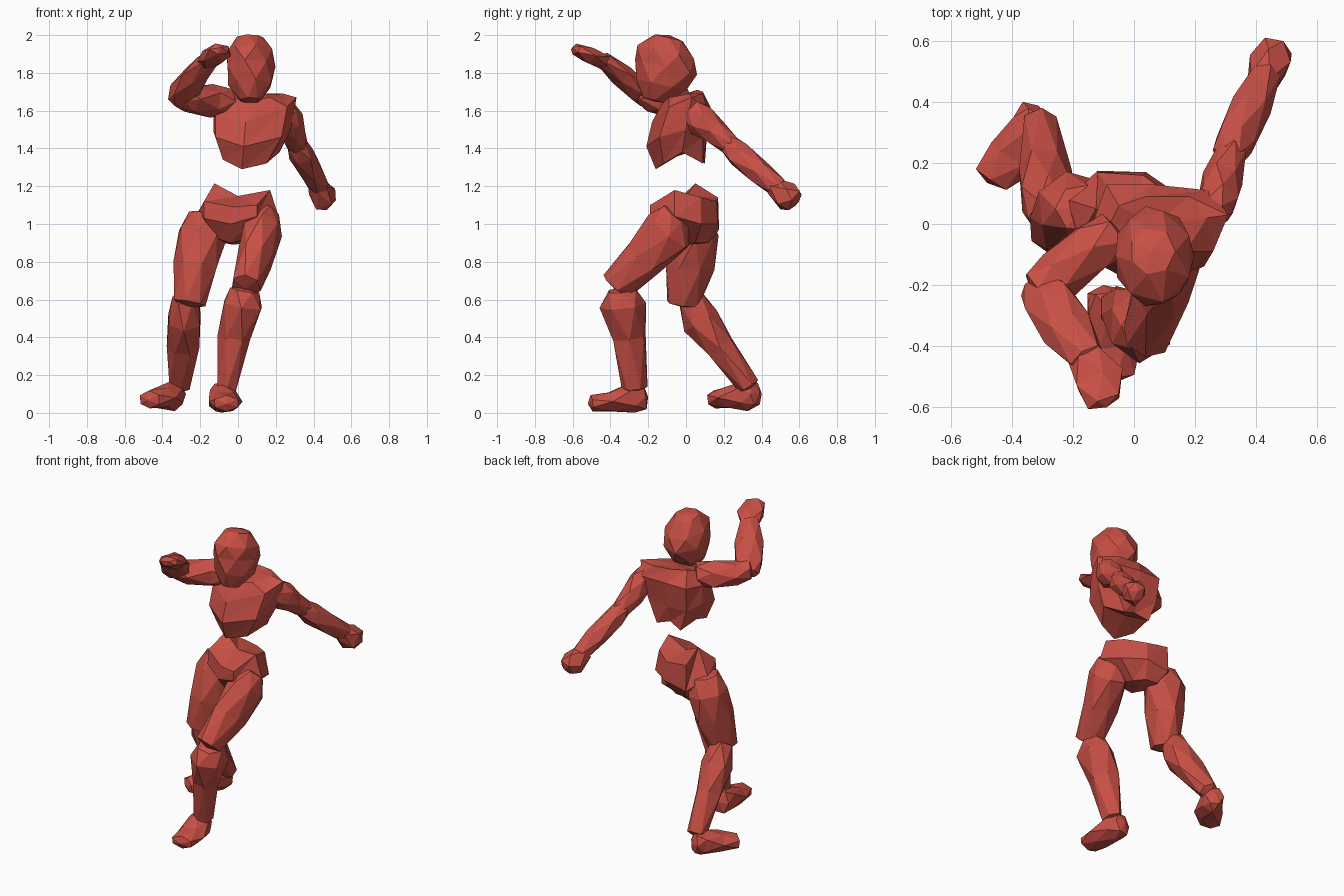
import bpy, bmesh, math, random
from mathutils import Vector

random.seed(4)
red = bpy.data.materials.new("red_clay")
red.diffuse_color = (0.58, 0.08, 0.06, 1)


def skin(name, rings, cap_push=(0, 0)):
    """Triangulated skin over closed rings, closed by fans at both ends."""
    bm = bmesh.new()
    loops = [[bm.verts.new(p) for p in ring] for ring in rings]
    n = len(loops[0])
    for a, b in zip(loops, loops[1:]):
        for k in range(n):
            m = (k + 1) % n
            bm.faces.new((a[k], a[m], b[k]))
            bm.faces.new((a[m], b[m], b[k]))
    mids = [sum((Vector(p) for p in r), Vector()) / n for r in rings]
    for i, j, push in ((0, 1, cap_push[0]), (-1, -2, cap_push[1])):
        tip = bm.verts.new(mids[i] + (mids[i] - mids[j]).normalized() * push)
        for k in range(n):
            bm.faces.new((loops[i][k], loops[i][(k + 1) % n], tip))
    bmesh.ops.recalc_face_normals(bm, faces=bm.faces[:])
    mesh = bpy.data.meshes.new(name)
    bm.to_mesh(mesh)
    bm.free()
    mesh.materials.append(red)
    obj = bpy.data.objects.new(name, mesh)
    bpy.context.collection.objects.link(obj)
    return obj


def lump(name, path, sides=6, push=(0.02, 0.02), rough=0.08):
    """Faceted limb: path holds (x, y, z, half width, half depth)."""
    axis = (Vector(path[-1][:3]) - Vector(path[0][:3])).normalized()
    ref = Vector((0, -1, 0)) if abs(axis.z) > 0.75 else Vector((0, 0, 1))
    u = axis.cross(ref).normalized()
    v = u.cross(axis)
    rings = []
    for i, (x, y, z, a, b) in enumerate(path):
        ring = []
        for k in range(sides):
            t = math.tau * (k + 0.5 * i) / sides
            s = 1.06 + random.uniform(-rough, rough)
            ring.append(Vector((x, y, z)) + (u * a * math.cos(t) + v * b * math.sin(t)) * s)
        rings.append(ring)
    return skin(name, rings, push)


# Head
lump("head", [(.065, -.17, 1.655, .055, .06), (.067, -.13, 1.735, .112, .13),
              (.067, -.105, 1.83, .125, .16), (.067, -.105, 1.91, .118, .15),
              (.06, -.09, 1.985, .07, .075)], sides=7, push=(0.005, 0.015), rough=0.03)

# Chest, with an arched underside
skin("chest", [
    [(.24, .02, 1.69), (.18, .09, 1.69), (.04, .09, 1.70), (-.05, .06, 1.71),
     (-.08, 0, 1.69), (-.05, -.08, 1.67), (.06, -.12, 1.65), (.17, -.09, 1.67)],
    [(.31, .03, 1.67), (.25, .11, 1.61), (.06, .13, 1.62), (-.09, .13, 1.62),
     (-.13, .02, 1.61), (-.12, -.09, 1.58), (.04, -.18, 1.54), (.26, -.09, 1.62)],
    [(.28, 0, 1.50), (.21, .09, 1.46), (.06, .11, 1.46), (-.08, .11, 1.46),
     (-.13, .02, 1.49), (-.12, -.13, 1.46), (.03, -.21, 1.41), (.23, -.14, 1.46)],
    [(.22, -.02, 1.38), (.15, .09, 1.32), (.06, .08, 1.35), (-.03, .10, 1.32),
     (-.09, .02, 1.38), (-.08, -.10, 1.34), (.02, -.16, 1.29), (.15, -.12, 1.32)],
], cap_push=(0, -.04))

# Pelvis, with a dipped waist rim
skin("pelvis", [
    [(.17, -.06, 1.18), (.14, .08, 1.14), (.03, .16, 1.12), (-.12, .17, 1.14),
     (-.125, .05, 1.215), (-.18, -.05, 1.12), (-.02, -.15, 1.09), (.10, -.19, 1.10)],
    [(.215, -.06, 1.04), (.17, .08, 1.00), (.04, .17, 1.00), (-.12, .175, .97),
     (-.22, .08, 1.05), (-.18, -.06, 1.03), (-.04, -.15, 1.00), (.10, -.19, 1.04)],
    [(.08, -.03, .92), (.05, .05, .90), (0, .11, .90), (-.08, .12, .90),
     (-.12, .05, .92), (-.10, -.03, .92), (-.04, -.07, .90), (.04, -.08, .92)],
], cap_push=(.01, 0.02))

# Right arm, raised and bent toward the brow
lump("right_upper_arm", [(-.06, -.03, 1.65, .075, .07), (-.14, -.08, 1.65, .085, .085),
                         (-.25, -.17, 1.66, .08, .072), (-.32, -.215, 1.68, .065, .06)])
lump("right_forearm", [(-.32, -.20, 1.66, .06, .045), (-.285, -.25, 1.71, .088, .062),
                       (-.22, -.34, 1.79, .08, .055), (-.155, -.44, 1.87, .055, .04)])
lump("right_hand", [(-.16, -.43, 1.86, .055, .04), (-.12, -.51, 1.89, .085, .045),
                    (-.095, -.585, 1.925, .06, .03)], sides=5)

# Left arm, swung back and down
lump("left_upper_arm", [(.25, .03, 1.60, .055, .07), (.275, .08, 1.55, .07, .085),
                        (.29, .15, 1.49, .065, .07), (.32, .24, 1.41, .05, .05)])
lump("left_forearm", [(.31, .22, 1.43, .05, .05), (.335, .28, 1.37, .068, .068),
                      (.39, .39, 1.28, .062, .062), (.435, .49, 1.19, .05, .05)])
lump("left_hand", [(.42, .46, 1.20, .05, .045), (.45, .53, 1.145, .068, .075),
                   (.465, .58, 1.125, .05, .055)], sides=5)

# Left leg, stepping forward
lump("left_thigh", [(.14, -.05, 1.05, .075, .075), (.13, -.09, .96, .105, .13),
                    (.09, -.22, .82, .095, .115), (.04, -.365, .67, .075, .085)], sides=7)
lump("left_shin", [(.035, -.335, .65, .075, .075), (.02, -.335, .57, .11, .115),
                   (-.02, -.30, .40, .08, .09), (-.06, -.275, .13, .055, .065)])
lump("left_foot", [(-.095, -.22, .085, .055, .07), (-.085, -.28, .08, .07, .08),
                   (-.07, -.40, .06, .085, .055), (-.06, -.50, .05, .07, .04)])

# Right leg, trailing behind
lump("right_thigh", [(-.17, .05, 1.05, .08, .075), (-.19, .05, .95, .12, .115),
                     (-.22, .02, .78, .11, .12), (-.26, -.015, .58, .08, .085)], sides=7)
lump("right_shin", [(-.275, .02, .61, .07, .07), (-.285, .08, .49, .092, .095),
                    (-.295, .18, .35, .08, .08), (-.305, .33, .14, .058, .055)])
lump("right_foot", [(-.32, .37, .10, .05, .06), (-.34, .32, .09, .065, .075),
                    (-.40, .22, .08, .08, .055), (-.47, .15, .07, .065, .045)])
